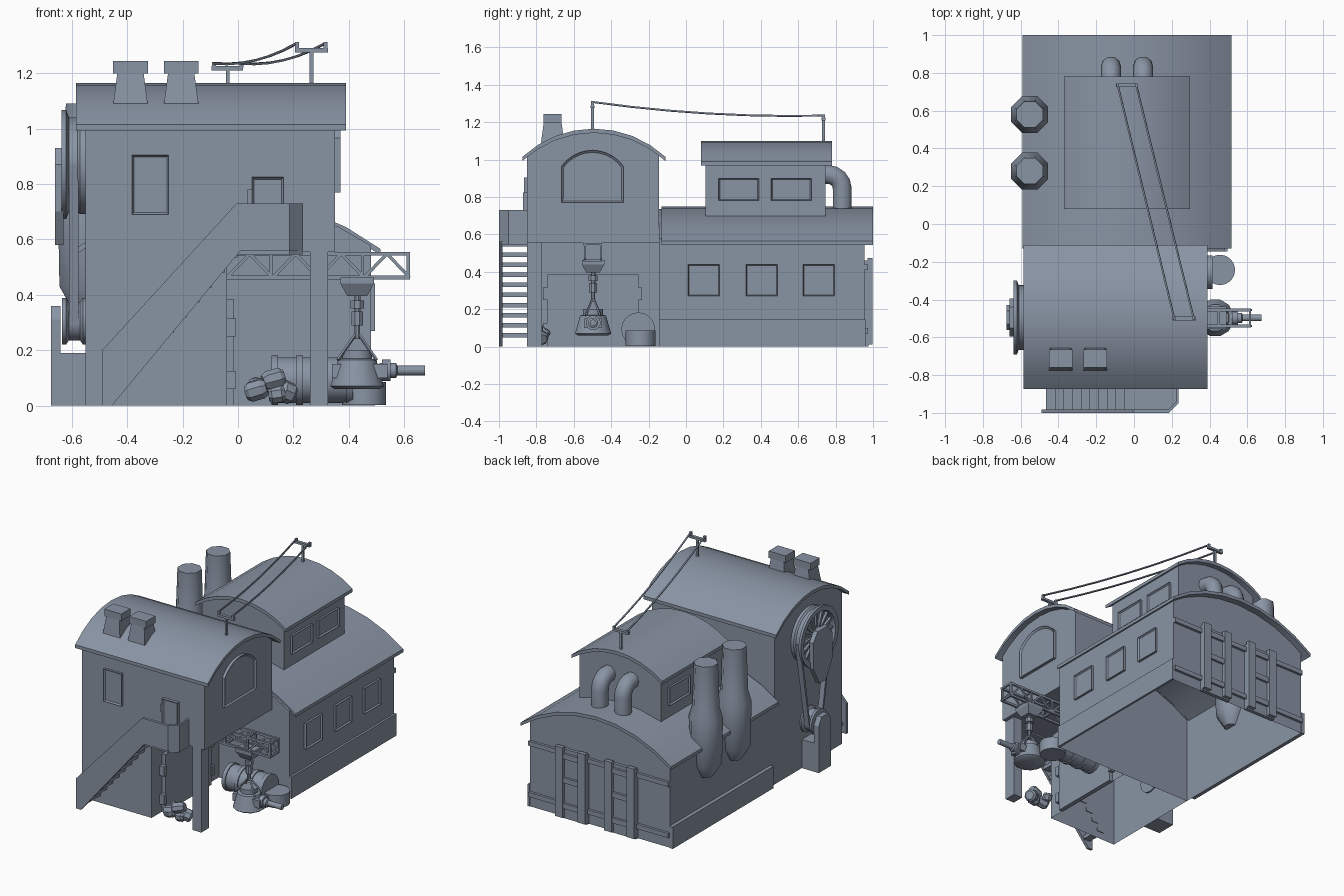
import bpy, bmesh, math
from mathutils import Vector

if "Cube" in bpy.data.objects:
    bpy.data.objects.remove(bpy.data.objects["Cube"])

mat = bpy.data.materials.new("slate_grey")
mat.diffuse_color = (0.25, 0.295, 0.37, 1)
mat.use_nodes = True
mat.node_tree.nodes["Principled BSDF"].inputs["Base Color"].default_value = mat.diffuse_color


def finish(name, bm, smooth=0):
    me = bpy.data.meshes.new(name)
    bm.to_mesh(me)
    bm.free()
    me.materials.append(mat)
    ob = bpy.data.objects.new(name, me)
    bpy.context.collection.objects.link(ob)
    if smooth:
        bpy.context.view_layer.objects.active = ob
        ob.select_set(True)
        bpy.ops.object.shade_smooth_by_angle(angle=math.radians(smooth))
        ob.select_set(False)
    return ob


def place(axis, p, t):
    """Map a 2D profile point plus a distance along the axis to 3D."""
    return {'X': (t, p[0], p[1]), 'Y': (p[0], t, p[1]), 'Z': (p[0], p[1], t)}[axis]


def prism(name, pts, axis, a, b, inset=0, smooth=0, open_side=False, open_end=False):
    """Extrude a profile from a to b; the b end can be a recessed panel."""
    bm = bmesh.new()
    lo = [bm.verts.new(place(axis, p, a)) for p in pts]
    hi = [bm.verts.new(place(axis, p, b)) for p in pts]
    n = len(pts)
    start = bm.faces.new(lo)
    cap = bm.faces.new(hi)
    sides = [bm.faces.new((lo[i], lo[(i + 1) % n], hi[(i + 1) % n], hi[i])) for i in range(n)]
    bmesh.ops.recalc_face_normals(bm, faces=bm.faces)
    if inset:
        bmesh.ops.inset_region(bm, faces=[cap], thickness=inset, depth=-0.01)
    if open_side:
        bm.faces.remove(sides[0])
    if open_end:
        bm.faces.remove(start)
    return finish(name, bm, smooth)


def rect(u0, u1, v0, v1):
    return [(u0, v0), (u1, v0), (u1, v1), (u0, v1)]


def box(name, x0, x1, y0, y1, z0, z1, open_end=False):
    return prism(name, rect(x0, x1, y0, y1), 'Z', z0, z1, open_end=open_end)


def lathe(name, prof, origin, direction=(0, 0, 1), n=24, smooth=35):
    """Revolve (radius, height) pairs around an axis through origin."""
    bm = bmesh.new()
    rot = Vector((0, 0, 1)).rotation_difference(Vector(direction)).to_matrix()
    rings = [[bm.verts.new(Vector(origin) + rot @ Vector(
        (r * math.cos((k + .5) * math.tau / n), r * math.sin((k + .5) * math.tau / n), h)))
        for k in range(n)] for r, h in prof]
    for A, B in zip(rings, rings[1:]):
        for k in range(n):
            bm.faces.new((A[k], A[(k + 1) % n], B[(k + 1) % n], B[k]))
    bm.faces.new(rings[0])
    bm.faces.new(rings[-1])
    bmesh.ops.recalc_face_normals(bm, faces=bm.faces)
    return finish(name, bm, smooth)


def beam(name, p, q, r, n=4):
    d = Vector(q) - Vector(p)
    return lathe(name, [(r, 0), (r, d.length)], p, d.normalized(), n, 0)


def arc(c, half, eave, rise, n=8):
    """Circular roof curve from right to left."""
    R = (half * half + rise * rise) / (2 * rise)
    a = math.asin(half / R)
    return [(c + R * math.sin(a - 2 * a * i / n), eave + rise - R + R * math.cos(a - 2 * a * i / n))
            for i in range(n + 1)]


def roof(name, c, half, eave, rise, axis, a, b, t=0.022):
    top = arc(c, half, eave, rise)
    low = [(u, v - t) for u, v in reversed(top)]
    prism(name, top + low, axis, a, b, smooth=35)


def hall(name, c, half, base, axis, a, b, reave, rhalf, rise, open_side=False):
    """Walls with gables that follow the roof curve."""
    R = (rhalf ** 2 + rise ** 2) / (2 * rise)
    we = reave + rise - R + math.sqrt(R * R - half * half) - 0.014
    prism(name, [(c - half, base), (c + half, base)] +
          arc(c, half, we, reave + rise - 0.014 - we), axis, a, b, open_side=open_side)


# Main shed (open underneath), clerestory cabin and front tower
hall("shed_walls", -.035, .515, 0, 'Y', -.145, .955, .565, .552, .185, True)
roof("shed_roof", -.037, .552, .565, .185, 'Y', -.13, 1.0)
hall("cabin_walls", -.037, .30, .67, 'Y', .105, .745, .99, .333, .11)
roof("cabin_roof", -.037, .333, .99, .11, 'Y', .08, .78)
hall("tower_walls", -.4975, .3525, .555, 'X', -.55, .35, 1.015, .382, .15)
roof("tower_roof", -.4925, .382, 1.015, .15, 'X', -.585, .39)
box("tower_base", -.55, -.04, -.85, -.145, 0, .556, True)
box("corner_post", .26, .325, -.85, -.77, 0, .56)

# Base skirts along the shed
box("right_skirt", .48, .495, -.145, .96, 0, .145)
box("left_skirt", -.575, -.55, -.1, .96, 0, .145)

# Windows
for i, y in enumerate((.01, .32, .625)):
    prism(f"shed_window_{i}", rect(y, y + .17, .27, .44), 'X', .48, .495, .01)
for s, x in ((1, .263), (-1, -.337)):
    for y in (.175, .455):
        prism("cabin_window", rect(y, y + .215, .78, .90), 'X', x - s * .01, x + s * .014, .01)
prism("tower_front_window", rect(-.383, -.25, .69, .905), 'Y', -.84, -.866, .01)
prism("tower_arch_window", [(-.665, .77), (-.335, .77)] + arc(-.5, .165, .965, .085, 10),
      'X', .34, .37, .012)

# Back sliding doors with posts, battens and rails
for x0 in (-.315, .045):
    box("back_door", x0, x0 + .22, .95, .975, 0, .46)
    for x in (x0, x0 + .165):
        box("door_post", x, x + .055, .97, .997, .01, .475)
    for z in (.07, .24, .40):
        box("door_batten", x0, x0 + .22, .97, .99, z, z + .035)
for z in (.07, .41):
    box("door_rail", -.55, .48, .95, .972, z, z + .03)

# Chimneys on the tower
for x in (-.388, -.205):
    lathe("chimney_shaft", [(.088, 1.09), (.066, 1.205)], (x, -.713, 0), n=4, smooth=0)
    box("chimney_cap", x - .0625, x + .0625, -.761, -.665, 1.198, 1.244)

# Exhaust stacks on the left wall
for y in (.28, .58):
    lathe("exhaust_stack", [(.045, .34), (.1, .43), (.106, .73), (.085, .80), (.075, 1.09)],
          (-.552, y, 0), n=8, smooth=46)

# Bent vent pipes behind the cabin
for x in (-.122, .048):
    cu = bpy.data.curves.new("vent_pipe", 'CURVE')
    cu.dimensions = '3D'
    cu.bevel_depth, cu.bevel_resolution = .053, 3
    sp = cu.splines.new('POLY')
    path = [(.735, .92)] + [(.76 + .075 * math.sin(a), .845 + .075 * math.cos(a))
                            for a in (0, .39, .79, 1.18, 1.57)] + [(.835, .71)]
    sp.points.add(len(path) - 1)
    for p, (y, z) in zip(sp.points, path):
        p.co = (x, y, z, 1)
    cu.materials.append(mat)
    bpy.context.collection.objects.link(bpy.data.objects.new("vent_pipe", cu))

# Cable masts and sagging cables
beam("tower_mast", (.265, -.5, 1.15), (.265, -.5, 1.285), .01)
box("tower_crossbar", .205, .325, -.51, -.49, 1.275, 1.29)
beam("cabin_mast", (-.037, .735, 1.07), (-.037, .735, 1.22), .01)
box("cabin_crossbar", -.095, .018, .725, .745, 1.21, 1.225)
for x0, x1 in ((.213, -.086), (.316, .012)):
    box("tower_insulator", x0 - .007, x0 + .007, -.508, -.492, 1.285, 1.312)
    box("cabin_insulator", x1 - .007, x1 + .007, .727, .743, 1.22, 1.24)
    pts = []
    for i in range(7):
        t = i / 6
        pts.append((x0 + (x1 - x0) * t, -.5 + 1.235 * t, 1.308 - .073 * t - .1 * t * (1 - t)))
    for p, q in zip(pts, pts[1:]):
        beam("cable", p, q, .006)

# Outside stair, landing and parapet
prism("stair_parapet", [(-.49, 0), (-.455, 0), (.01, .56), (.185, .56), (.185, .73), (-.005, .73),
                        (-.49, .2)], 'Y', -1.0, -.982)
prism("landing", [(0, -.99), (.185, -.99), (.232, -.95), (.232, -.845), (0, -.845)], 'Z', .545, .565)
prism("parapet_corner", [(.185, -1), (.235, -.95), (.222, -.942), (.18, -.982)], 'Z', .56, .73)
box("parapet_end", .222, .235, -.95, -.85, .56, .73)
for i in range(10):
    x, z = -.465 + i * .046, .06 + i * .054
    box("stair_tread", x, x + .05, -.985, -.845, z - .012, z + .012)
prism("landing_door", rect(.05, .165, .565, .825), 'Y', -.84, -.872, .012)
box("landing_door_handle", .035, .05, -.865, -.845, .73, .78)

# Workshop gate under the tower
box("workshop_gate", -.045, -.015, -.74, -.255, 0, .385)
for y in (-.765, -.26):
    for z in (.06, .25):
        box("gate_hinge", -.04, -.008, y, y + .025, z, z + .065)

# Crane truss
X0, X1, Y0, Y1, Z0, Z1 = -.04, .62, -.54, -.455, .462, .548
for y in (Y0, Y1):
    for z in (Z0, Z1):
        box("truss_chord", X0, X1, y - .007, y + .007, z - .007, z + .007)
    for i in range(4):
        a, b = X0 + i * .165, X0 + (i + 1) * .165
        box("truss_upright", b - .012, b, y - .006, y + .006, Z0, Z1)
        beam("truss_brace", (a, y, Z0), ((a + b) / 2, y, Z1), .008)
        beam("truss_brace", ((a + b) / 2, y, Z1), (b, y, Z0), .008)
for i in range(5):
    x = X0 + i * .165 - (.006 if i else 0)
    for z in (Z0, Z1):
        box("truss_tie", x - .006, x + .006, Y0, Y1, z - .006, z + .006)

# Hoist, hook and hanging load
C = (.43, -.497, 0)
lathe("hoist_trolley", [(.05, .395), (.085, .44), (.085, .462)], C, n=4, smooth=0)
for r, a, b in ((.013, .3, .4), (.026, .35, .38), (.022, .29, .34), (.012, .24, .3)):
    lathe("hoist_chain", [(r, a), (r, b)], C, n=8)
for dx in (-.07, .07):
    for dy in (-.04, .04):
        beam("load_sling", (.43, -.497, .265), (.43 + dx, -.497 + dy, .165), .006)
lathe("load_body", [(.085, .06), (.1, .07), (.072, .165), (.055, .17), (.055, .2)], C, n=12)
lathe("load_barrel", [(.028, 0), (.028, .06), (.018, .065), (.018, .165)], (.51, -.497, .127), (1, 0, 0), 12)
box("load_mount", .34, .54, -.545, -.45, .1, .15)
lathe("load_face", [(.04, 0), (.04, .03)], (.52, -.497, .127), (1, 0, 0), 12)

# Lying storage barrel with ribs, and an upright drum beside it
lathe("storage_barrel", [(.083, 0), (.083, .29)], (.12, -.255, .092), (1, 0, 0))
for i in range(4):
    lathe("barrel_rib", [(.09, 0), (.09, .025)], (.12 + i * .09, -.255, .092), (1, 0, 0))
lathe("upright_drum", [(.08, .003), (.08, .085)], (.455, -.243, 0))

# Scrap machine parts near the gate
for p, d, r, h in (((.03, -.80, .045), (1, -.2, .3), .038, .08), ((.09, -.81, .085), (.9, .2, .25), .036, .08),
                   ((.15, -.79, .06), (.7, .3, -.3), .04, .06), ((.06, -.77, .05), (.2, .5, .8), .03, .05),
                   ((.11, -.8, .038), (.8, 0, .1), .034, .06)):
    lathe("scrap_part", [(r * .7, 0), (r, h * .2), (r, h * .8), (r * .7, h)], p, Vector(d).normalized(), 8, 0)

# Left drive wheel, pulley, belt and bracket
W = (-.54, -.495, .87)
L = (-1, 0, 0)
lathe("drive_wheel", [(.18, 0), (.18, .03), (.17, .04), (.17, .07), (.198, .08), (.198, .097), (.165, .097),
                      (.16, .06), (.03, .06)], W, L, 32)
for i in range(16):
    a = i * math.tau / 16
    u = Vector((0, math.cos(a), math.sin(a)))
    c = Vector((-.612, -.495, .87))
    beam("wheel_spoke", c + u * .05, c + u * .165, .011)
lathe("wheel_hub", [(.06, 0), (.06, .1), (.04, .115)], W, L, 16)
prism("wheel_guard", [(-.53, .58), (-.46, .58), (-.395, .70), (-.395, .87), (-.44, .93), (-.55, .93),
                      (-.595, .87), (-.595, .70)], 'X', -.63, -.66)
lathe("lower_pulley", [(.085, 0), (.085, .02), (.07, .03), (.07, .07), (.085, .08), (.085, .095)],
      (-.54, -.495, .305), L, 24)
for s in (-1, 1):
    prism("drive_belt", [(-.495 + s * .072, .30), (-.495 + s * .06, .30), (-.495 + s * .155, .87),
                         (-.495 + s * .172, .87)], 'X', -.575, -.61)
box("bracket_base", -.675, -.55, -.56, -.43, 0, .19)
prism("bracket_post", [(-.56, .18), (-.43, .18), (-.43, .31), (-.46, .36), (-.53, .36), (-.56, .31)],
      'X', -.64, -.675)
